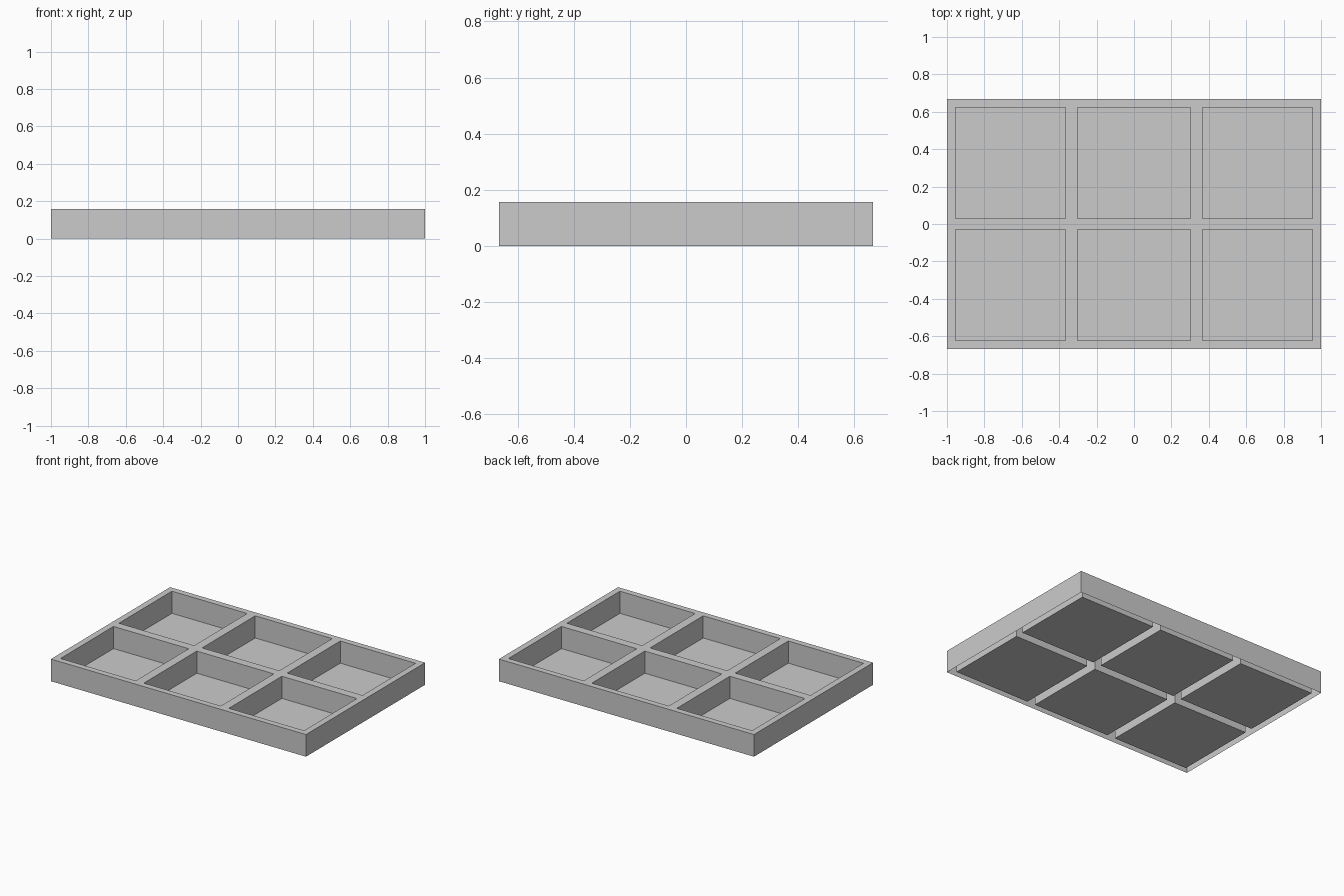
import bpy, bmesh

if "Cube" in bpy.data.objects:
    bpy.data.objects.remove(bpy.data.objects["Cube"])

HEIGHT = 0.157
XS = [-1.0, -0.955, -0.365, -0.302, 0.302, 0.365, 0.955, 1.0]
YS = [-0.667, -0.624, -0.03, 0.03, 0.624, 0.667]

bm = bmesh.new()


def quad(*pts):
    bm.faces.new([bm.verts.new(p) for p in pts])


def rect(x0, x1, y0, y1, z):
    quad((x0, y0, z), (x1, y0, z), (x1, y1, z), (x0, y1, z))


def walls(x0, x1, y0, y1, inward):
    c = [(x0, y0), (x1, y0), (x1, y1), (x0, y1)]
    for i in range(4):
        a, b = c[i], c[(i + 1) % 4]
        if inward:
            a, b = b, a
        quad((*a, 0), (*b, 0), (*b, HEIGHT), (*a, HEIGHT))


# Top lattice and six sunken pockets of a thin moulded sheet
for i in range(len(XS) - 1):
    for j in range(len(YS) - 1):
        cell = (XS[i], XS[i + 1], YS[j], YS[j + 1])
        if i % 2 and j % 2:
            rect(*cell, 0)
            walls(*cell, inward=True)
        else:
            rect(*cell, HEIGHT)

# Outer skirt, open underneath
walls(XS[0], XS[-1], YS[0], YS[-1], inward=False)
bmesh.ops.remove_doubles(bm, verts=bm.verts, dist=1e-5)

# Merge the coplanar lattice pieces
bmesh.ops.dissolve_limit(bm, angle_limit=0.01, verts=bm.verts, edges=bm.edges)

mesh = bpy.data.meshes.new("compartment_tray")
bm.to_mesh(mesh)
bm.free()
tray = bpy.data.objects.new("compartment_tray", mesh)
bpy.context.collection.objects.link(tray)
